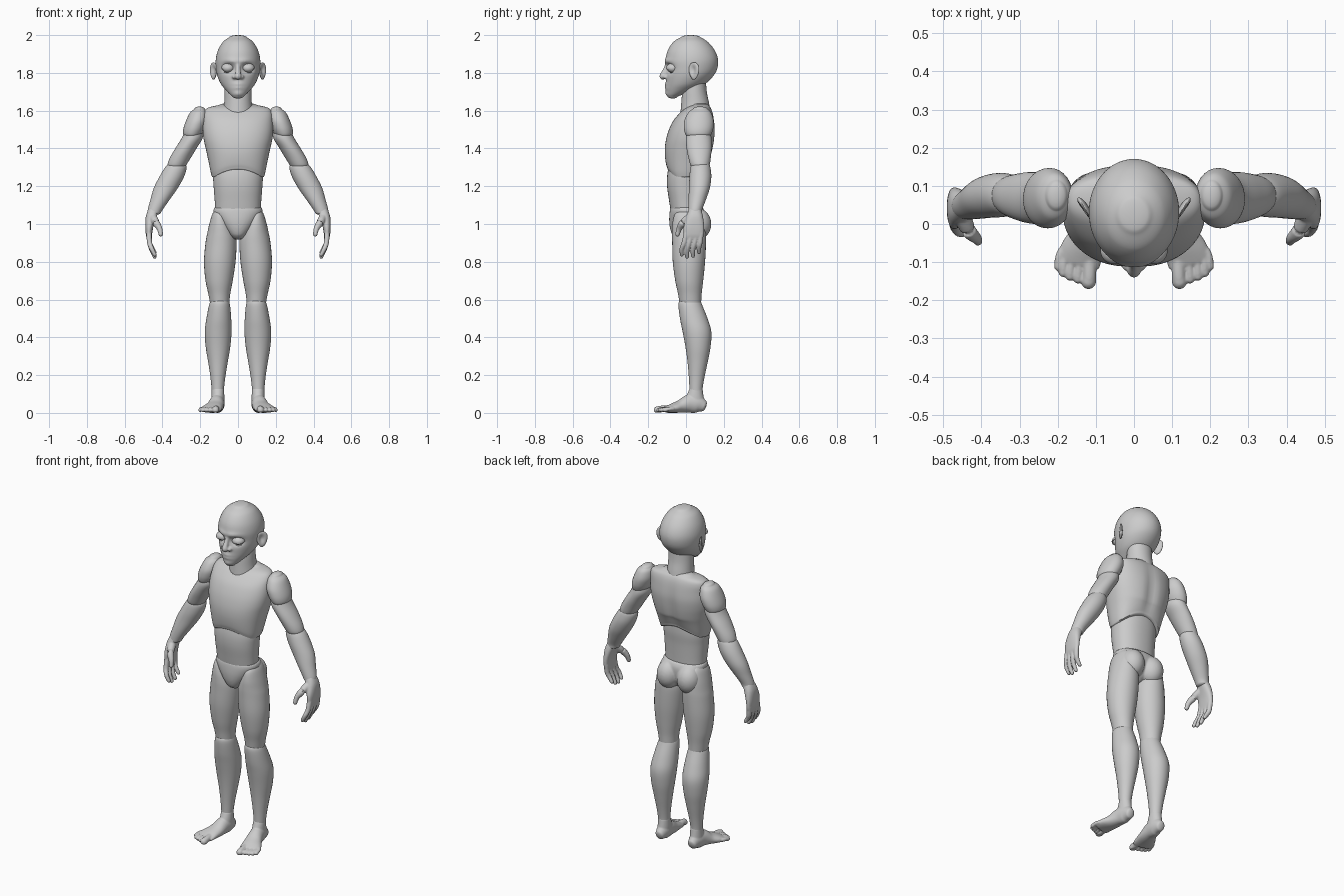
import bpy, bmesh, math
from mathutils import Vector, Matrix

grey = bpy.data.materials.new("plain grey")
grey.diffuse_color = (0.6, 0.6, 0.6, 1)


def smooth_rows(rows, steps=5):
    """Catmull-Rom interpolation of section rows."""
    out = []
    for i in range(len(rows) - 1):
        p0, p1, p2, p3 = (Vector(rows[max(0, min(len(rows) - 1, i + k))]) for k in (-1, 0, 1, 2))
        for s in range(steps):
            t = s / steps
            out.append(0.5 * (2 * p1 + (p2 - p0) * t + (2 * p0 - 5 * p1 + 4 * p2 - p3) * t * t
                              + (3 * p1 - p0 - 3 * p2 + p3) * t ** 3))
    return out + [Vector(rows[-1])]


def loft(bm, rows, flat=False, cap=0.012, n=32, power=2.0):
    """Skin elliptical sections (x, y, z, half width, half depth), with domed ends."""
    rows = smooth_rows(rows)
    cen = [Vector(r[:3]) for r in rows]
    secs = []
    for i, r in enumerate(rows):
        t = (cen[min(i + 1, len(cen) - 1)] - cen[max(i - 1, 0)]).normalized()
        if flat:
            t = Vector((0, 0, math.copysign(1, t.z)))
        ref = Vector((0, 0, 1)) if abs(t.y) > 0.7 else Vector((0, 1, 0))
        v = (ref - t * ref.dot(t)).normalized()
        secs.append((cen[i], t, v.cross(t), v, r[3], r[4]))
    angles = [math.radians(a) for a in (22, 44, 64, 80)]

    def dome(sec, sign):
        c, t, u, v, a, b = sec
        return [(c + t * sign * cap * math.sin(k), t, u, v, a * math.cos(k), b * math.cos(k)) for k in angles]
    secs = dome(secs[0], -1)[::-1] + secs + dome(secs[-1], 1)
    rings = []
    for c, t, u, v, a, b in secs:
        ring = []
        for k in range(n):
            co, si = math.cos(2 * math.pi * k / n), math.sin(2 * math.pi * k / n)
            f = lambda w: math.copysign(abs(w) ** (2 / power), w)
            ring.append(bm.verts.new(c + u * a * f(co) + v * b * f(si)))
        rings.append(ring)
    for r0, r1 in zip(rings, rings[1:]):
        for k in range(n):
            bm.faces.new((r0[k], r0[k - 1], r1[k - 1], r1[k]))
    bm.faces.new(rings[0])
    bm.faces.new(rings[-1][::-1])


def stack(bm, rows, **kw):
    """Horizontal sections given as (z, x0, x1, y0, y1)."""
    loft(bm, [((x0 + x1) / 2, (y0 + y1) / 2, z, (x1 - x0) / 2, (y1 - y0) / 2)
              for z, x0, x1, y0, y1 in rows], flat=True, **kw)


def centred(bm, rows, **kw):
    stack(bm, [(z, -h, h, y0, y1) for z, h, y0, y1 in rows], **kw)


def tube(bm, pts):
    """Round digit through (x, y, z, r) points."""
    loft(bm, [(x, y, z, r, r) for x, y, z, r in pts], cap=pts[-1][3], n=16)


def ball(bm, loc, radii, turn=0):
    m = Matrix.Translation(loc) @ Matrix.Rotation(math.radians(turn), 4, 'Z') @ Matrix.Diagonal((*radii, 1))
    return bmesh.ops.create_uvsphere(bm, u_segments=32, v_segments=20, radius=1, matrix=m)['verts']


def finish(name, bm, mirror=False, voxel=0, soften=4):
    bmesh.ops.recalc_face_normals(bm, faces=bm.faces)
    me = bpy.data.meshes.new(name)
    bm.to_mesh(me)
    bm.free()
    me.materials.append(grey)
    ob = bpy.data.objects.new(name, me)
    bpy.context.collection.objects.link(ob)
    if voxel:
        m = ob.modifiers.new("fuse", 'REMESH')
        m.mode, m.voxel_size, m.use_smooth_shade = 'VOXEL', voxel, True
        m = ob.modifiers.new("soften", 'SMOOTH')
        m.factor, m.iterations = 0.5, soften
    if mirror:
        ob.modifiers.new("both sides", 'MIRROR').use_mirror_merge = False
    return ob


def bump(x, z, cx, cz, sx, sz):
    return math.exp(-((x - cx) / sx) ** 2 - ((z - cz) / sz) ** 2)


# head with eye sockets, brow, mouth, chin and nose
bm = bmesh.new()
centred(bm, [(1.99, .045, -.025, .075), (1.965, .079, -.066, .115), (1.92, .106, -.096, .152),
             (1.87, .118, -.108, .17), (1.82, .116, -.108, .165), (1.78, .108, -.106, .142),
             (1.74, .09, -.105, .1), (1.71, .066, -.105, .045), (1.685, .042, -.102, -.015),
             (1.674, .028, -.096, -.045)], n=64, cap=.01)
for v in bm.verts:
    if v.co.y < -.02:
        x, z = abs(v.co.x), v.co.z
        v.co.y += (.03 * bump(x, z, .05, 1.825, .028, .022) - .008 * bump(x, z, .035, 1.862, .04, .014)
                   - .009 * bump(x, z, 0, 1.73, .03, .018) + .006 * bump(x, z, 0, 1.73, .032, .004)
                   - .006 * bump(x, z, 0, 1.69, .02, .012))
tube(bm, [(0, -.095, 1.86, .012), (0, -.106, 1.825, .012), (0, -.12, 1.792, .016), (0, -.123, 1.782, .018)])
for s in (-1, 1):
    ball(bm, (s * .019, -.107, 1.779), (.013, .016, .012))
finish("head", bm, voxel=.005, soften=3)

# eyes with upper and lower lids
bm = bmesh.new()
ball(bm, (.053, -.07, 1.825), (.03, .03, .024))
finish("eyeballs", bm, mirror=True)
for name, height, sign in (("upper_eyelids", 1.833, 1), ("lower_eyelids", 1.815, -1)):
    bm = bmesh.new()
    ball(bm, (.053, -.07, 1.825), (.035, .035, .027))
    cut = bmesh.ops.bisect_plane(bm, geom=bm.verts[:] + bm.edges[:] + bm.faces[:], plane_co=(0, 0, height),
                                 plane_no=(0, -.15 * sign, sign), clear_inner=True)
    bmesh.ops.contextual_create(bm, geom=[e for e in cut['geom_cut'] if isinstance(e, bmesh.types.BMEdge)])
    finish(name, bm, mirror=True)

# ears with a hollow on the outer face
bm = bmesh.new()
for v in ball(bm, (0, 0, 0), (.011, .031, .046)):
    if v.co.x > 0:
        v.co.x -= .015 * bump(v.co.y, v.co.z, -.004, .005, .016, .026)
    v.co.y *= 1 + v.co.z * 5
bmesh.ops.transform(bm, verts=bm.verts, matrix=Matrix.Translation((.13, .042, 1.81)) @ Matrix.Rotation(-.55, 4, 'Z'))
finish("ears", bm, mirror=True)

# neck
bm = bmesh.new()
centred(bm, [(1.77, .07, -.01, .105), (1.7, .071, -.02, .11), (1.64, .073, -.025, .122), (1.58, .08, -.03, .132)])
finish("neck", bm)

# chest, with arched lower rim and spine groove
bm = bmesh.new()
centred(bm, [(1.63, .1, .03, .12), (1.615, .16, 0, .132), (1.59, .18, -.03, .142), (1.55, .185, -.065, .15),
             (1.5, .187, -.09, .155), (1.45, .182, -.105, .152), (1.4, .171, -.112, .144),
             (1.34, .158, -.111, .129), (1.28, .146, -.105, .114), (1.25, .138, -.098, .106)], n=64, power=2.3)
for v in bm.verts:
    x, y, z = v.co
    w = max(0, min(1, (1.38 - z) / .12))
    v.co.z += w * (.042 * (1 - min(1, (x / .125) ** 2)) + .2 * max(0, y))
    if y > .05:
        v.co.y -= .012 * bump(x, z, 0, 1.42, .03, .16)
finish("chest", bm)

# waist
bm = bmesh.new()
centred(bm, [(1.35, .11, -.08, .09), (1.27, .131, -.098, .092), (1.2, .129, -.1, .086), (1.12, .123, -.089, .082),
             (1.06, .12, -.08, .08)], n=48, power=2.2)
finish("waist", bm)

# pelvis and buttocks
bm = bmesh.new()
centred(bm, [(1.085, .127, -.083, .09), (1.06, .13, -.087, .1), (1.02, .108, -.089, .1), (.98, .08, -.085, .09),
             (.945, .052, -.074, .07), (.93, .036, -.06, .05)], n=48, power=2.2)
for s in (-1, 1):
    ball(bm, (s * .066, .062, 1.0), (.067, .072, .083))
finish("pelvis", bm, voxel=.006)

# legs
bm = bmesh.new()
stack(bm, [(1.075, .085, .122, -.03, .06), (1.05, .06, .137, -.06, .082), (1.0, .035, .152, -.072, .1),
           (.95, .016, .163, -.074, .106), (.9, .008, .172, -.073, .106), (.8, .013, .18, -.07, .101),
           (.7, .028, .172, -.057, .091), (.63, .041, .157, -.042, .083), (.58, .046, .148, -.034, .08)])
finish("thighs", bm, mirror=True)
bm = bmesh.new()
stack(bm, [(.6, .055, .138, -.03, .075), (.575, .043, .152, -.04, .084), (.5, .036, .167, -.032, .114),
           (.43, .034, .176, -.018, .134), (.35, .041, .171, -.003, .13), (.27, .054, .158, .008, .115),
           (.19, .067, .146, .015, .098), (.13, .074, .14, .018, .088), (.1, .076, .138, .018, .088)])
finish("lower_legs", bm, mirror=True)

# feet with five toes, flattened underneath
bm = bmesh.new()
stack(bm, [(.125, .074, .139, .017, .088), (.08, .072, .141, .0, .094), (.045, .073, .142, -.005, .1)])
loft(bm, [(.107, .095, .036, .026, .03), (.107, .06, .048, .036, .048), (.112, .015, .048, .04, .048),
          (.122, -.03, .034, .047, .034), (.137, -.07, .025, .056, .025), (.146, -.1, .018, .058, .018)])
for x, y, r in ((.117, -.151, .02), (.145, -.144, .0125), (.166, -.137, .012), (.184, -.128, .0115), (.197, -.112, .011)):
    tube(bm, [(.9 * x + .012, -.07, .022, r), (x, y + .025, .021, r * .9), (x + .002, y, .015, r)])
for v in bm.verts:
    v.co.z = max(v.co.z, v.co.y < -.11 and .003 or 0)
finish("feet", bm, mirror=True, voxel=.004, soften=3)

# arms
bm = bmesh.new()
stack(bm, [(1.608, .175, .232, .035, .115), (1.59, .163, .254, .012, .133), (1.55, .16, .274, -.008, .146),
           (1.51, .172, .288, -.011, .145), (1.48, .188, .291, -.005, .136), (1.465, .2, .285, .003, .127)], cap=.014)
finish("shoulders", bm, mirror=True)
bm = bmesh.new()
stack(bm, [(1.5, .19, .278, .01, .125), (1.455, .187, .298, -.001, .135), (1.4, .22, .332, .003, .136),
           (1.35, .25, .361, .013, .131), (1.315, .272, .373, .022, .126), (1.3, .282, .368, .03, .12)])
finish("upper_arms", bm, mirror=True)
bm = bmesh.new()
stack(bm, [(1.325, .285, .36, .035, .12), (1.3, .272, .386, .024, .129), (1.25, .286, .416, .018, .134),
           (1.19, .319, .446, .016, .126), (1.13, .361, .463, .013, .106), (1.08, .396, .477, .012, .087),
           (1.06, .408, .478, .012, .084)])
finish("forearms", bm, mirror=True)

# hands: palm, four curled fingers and a thumb
bm = bmesh.new()
stack(bm, [(1.08, .412, .474, .016, .08), (1.04, .43, .488, .002, .09), (.99, .447, .491, -.012, .096),
           (.945, .455, .488, -.012, .095), (.925, .457, .483, -.008, .09)], power=2.4)
for y0, y1, z1 in ((.002, -.022, .838), (.028, .006, .826), (.054, .037, .831), (.079, .069, .85)):
    tube(bm, [(.471, y0, .95, .0145), (.468, (y0 + y1) / 2, .9, .0135), (.457, y1, (z1 + .9) / 2, .0125),
              (.441, y1, z1, .0105)])
tube(bm, [(.45, .02, 1.035, .022), (.433, -.018, 1.005, .02), (.415, -.036, .975, .015), (.409, -.045, .945, .012)])
finish("hands", bm, mirror=True, voxel=.004, soften=3)

# smooth shading with crisp rims
bpy.ops.object.select_all(action='SELECT')
bpy.context.view_layer.objects.active = bpy.context.selected_objects[0]
bpy.ops.object.shade_smooth_by_angle(angle=math.radians(50))
